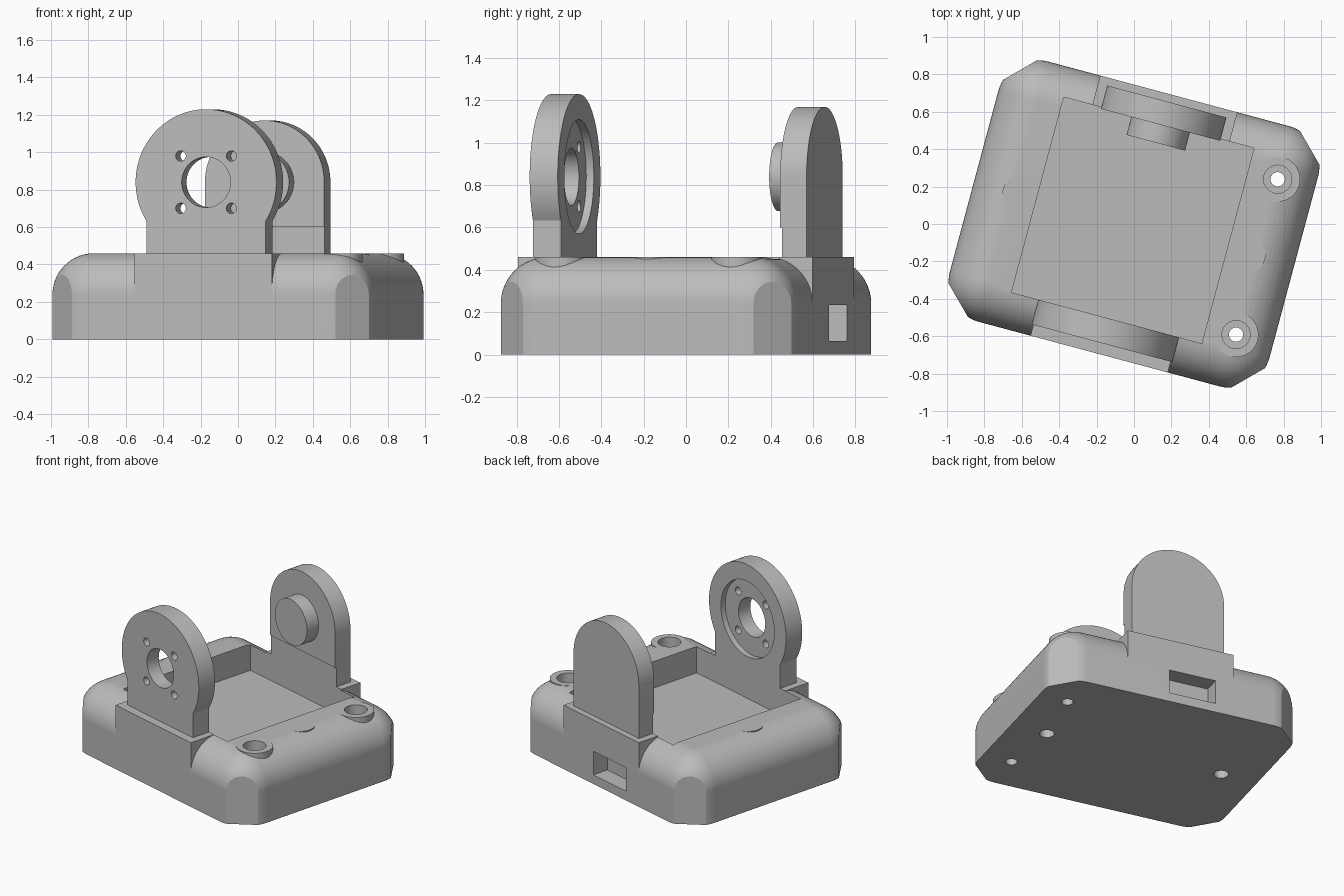
import bpy, bmesh, math
from mathutils import Matrix, Vector

if "Cube" in bpy.data.objects:
    bpy.data.objects.remove(bpy.data.objects["Cube"], do_unlink=True)

HX, HY, TOP, R = 0.885, 0.72, 0.46, 0.22   # base half sizes, height, fillet
AXIS = 0.84                                # pivot height
TURN = Matrix.Rotation(math.radians(-15), 4, 'Z')

grey = bpy.data.materials.new("plain_grey")
grey.use_nodes = True
grey.diffuse_color = (0.5, 0.5, 0.5, 1)
grey.node_tree.nodes["Principled BSDF"].inputs["Base Color"].default_value = (0.5, 0.5, 0.5, 1)


def add(name, bm):
    bmesh.ops.recalc_face_normals(bm, faces=bm.faces)
    me = bpy.data.meshes.new(name)
    bm.to_mesh(me)
    bm.free()
    me.materials.append(grey)
    ob = bpy.data.objects.new(name, me)
    bpy.context.collection.objects.link(ob)
    return ob


def box(name, x0, x1, y0, y1, z0, z1):
    bm = bmesh.new()
    bmesh.ops.create_cube(bm, size=1)
    bm.transform(Matrix.Translation(((x0 + x1) / 2, (y0 + y1) / 2, (z0 + z1) / 2))
                 @ Matrix.Diagonal((x1 - x0, y1 - y0, z1 - z0, 1)))
    return add(name, bm)


def cyl(name, r, a, b, axis, p, q):
    """Cylinder from a to b along Y (centre x=p, z=q) or Z (centre x=p, y=q)."""
    bm = bmesh.new()
    bmesh.ops.create_cone(bm, cap_ends=True, segments=64, radius1=r, radius2=r, depth=b - a)
    mid = (a + b) / 2
    if axis == 'Y':
        bm.transform(Matrix.Translation((p, mid, q)) @ Matrix.Rotation(math.pi / 2, 4, 'X'))
    else:
        bm.transform(Matrix.Translation((p, q, mid)))
    return add(name, bm)


def plate(name, r, half, foot, y0, y1):
    """Upright plate: round head of radius r on a neck of half width `half`."""
    a0 = -math.acos(half / r)
    n = 64
    pts = [(half, foot)]
    for i in range(n + 1):
        a = a0 + (math.pi - 2 * a0) * i / n
        pts.append((r * math.cos(a), AXIS + r * math.sin(a)))
    pts.append((-half, foot))
    bm = bmesh.new()
    f = bm.faces.new([bm.verts.new((x, y0, z)) for x, z in pts])
    ext = bmesh.ops.extrude_face_region(bm, geom=[f])
    vs = [v for v in ext["geom"] if isinstance(v, bmesh.types.BMVert)]
    bmesh.ops.translate(bm, verts=vs, vec=(0, y1 - y0, 0))
    return add(name, bm)


def combine(ob, operation, tools):
    for t in tools:
        m = ob.modifiers.new("bool", 'BOOLEAN')
        m.operation, m.solver, m.object = operation, 'EXACT', t
        dg = bpy.context.evaluated_depsgraph_get()
        dg.update()
        me = bpy.data.meshes.new_from_object(ob.evaluated_get(dg))
        ob.modifiers.clear()
        ob.data = me
        bpy.data.objects.remove(t, do_unlink=True)


# Base: box with rounded top and upright edges, corners cut flat
bm = bmesh.new()
bmesh.ops.create_cube(bm, size=1)
bm.transform(Matrix.Translation((0, 0, TOP / 2)) @ Matrix.Diagonal((2 * HX, 2 * HY, TOP, 1)))
edges = [e for e in bm.edges if any(v.co.z > 0.1 for v in e.verts)]
bmesh.ops.bevel(bm, geom=edges, offset=R, segments=14, profile=0.5, affect='EDGES')
for sx in (-1, 1):
    for sy in (-1, 1):
        co = Vector((sx * (HX - 0.083), sy * (HY - 0.083), 0))
        res = bmesh.ops.bisect_plane(bm, geom=bm.verts[:] + bm.edges[:] + bm.faces[:],
                                     plane_co=co, plane_no=(sx, sy, 0), clear_outer=True)
        cut = [g for g in res["geom_cut"] if isinstance(g, bmesh.types.BMEdge)]
        bmesh.ops.contextual_create(bm, geom=cut)
base = add("base", bm)

# Square arm footings and screw bosses that fill out the rounded edge
SCREWS = [(0.68, 0.43), (0.68, -0.43)]
BLIND = [(0.625, 0), (-0.625, 0)]
combine(base, 'UNION',
        [box("front_footing", -0.38, 0.38, -HY, -0.45, 0.15, TOP),
         box("back_footing", -0.38, 0.38, 0.45, HY, 0.15, TOP)]
        + [cyl("screw_boss", 0.12, 0.15, TOP, 'Z', x, y) for x, y in SCREWS]
        + [cyl("blind_boss", 0.1, 0.15, TOP, 'Z', x, y) for x, y in BLIND])

# Tray pocket, rear slot, screw holes with counterbores, blind holes
cuts = [box("pocket", -0.538, 0.515, -0.523, 0.558, 0.27, 0.8),
        box("slot", -0.25, 0.08, 0.6, 0.9, 0.065, 0.235)]
for x, y in SCREWS:
    cuts += [cyl("screw_hole", 0.038, -0.1, 0.6, 'Z', x, y),
             cyl("counterbore", 0.075, TOP - 0.07, 0.6, 'Z', x, y)]
cuts += [cyl("blind_hole", 0.048, -0.1, 0.3, 'Z', x, y) for x, y in BLIND]
combine(base, 'DIFFERENCE', cuts)

# Front arm: round plate with a centre hole, four bolt holes and an inner recess
front_arm = plate("front_arm", 0.39, 0.33, TOP, -0.66, -0.523)
holes = [cyl("centre_hole", 0.135, -0.8, -0.4, 'Y', 0, AXIS),
         cyl("recess", 0.27, -0.56, -0.4, 'Y', 0, AXIS)]
holes += [cyl("bolt_hole", 0.028, -0.8, -0.4, 'Y', sx * 0.14, AXIS + sz * 0.14)
          for sx in (-1, 1) for sz in (-1, 1)]
combine(front_arm, 'DIFFERENCE', holes)

# Back arm: arched plate on a slightly thinner neck, with a pivot peg
back_arm = plate("back_arm", 0.33, 0.33, 0.6, 0.549, 0.678)
neck = box("back_arm_neck", -0.33, 0.33, 0.558, 0.678, TOP, 0.6)
peg = cyl("pivot_peg", 0.162, 0.45, 0.549, 'Y', 0, AXIS)

# Turn the assembly and smooth the curved faces
parts = [base, front_arm, back_arm, neck, peg]
bpy.ops.object.select_all(action='DESELECT')
for ob in parts:
    ob.data.transform(TURN)
    ob.select_set(True)
bpy.context.view_layer.objects.active = base
bpy.ops.object.shade_smooth_by_angle(angle=math.radians(25))
for ob in parts:
    m = ob.modifiers.new("even_normals", 'WEIGHTED_NORMAL')
    m.keep_sharp = True
